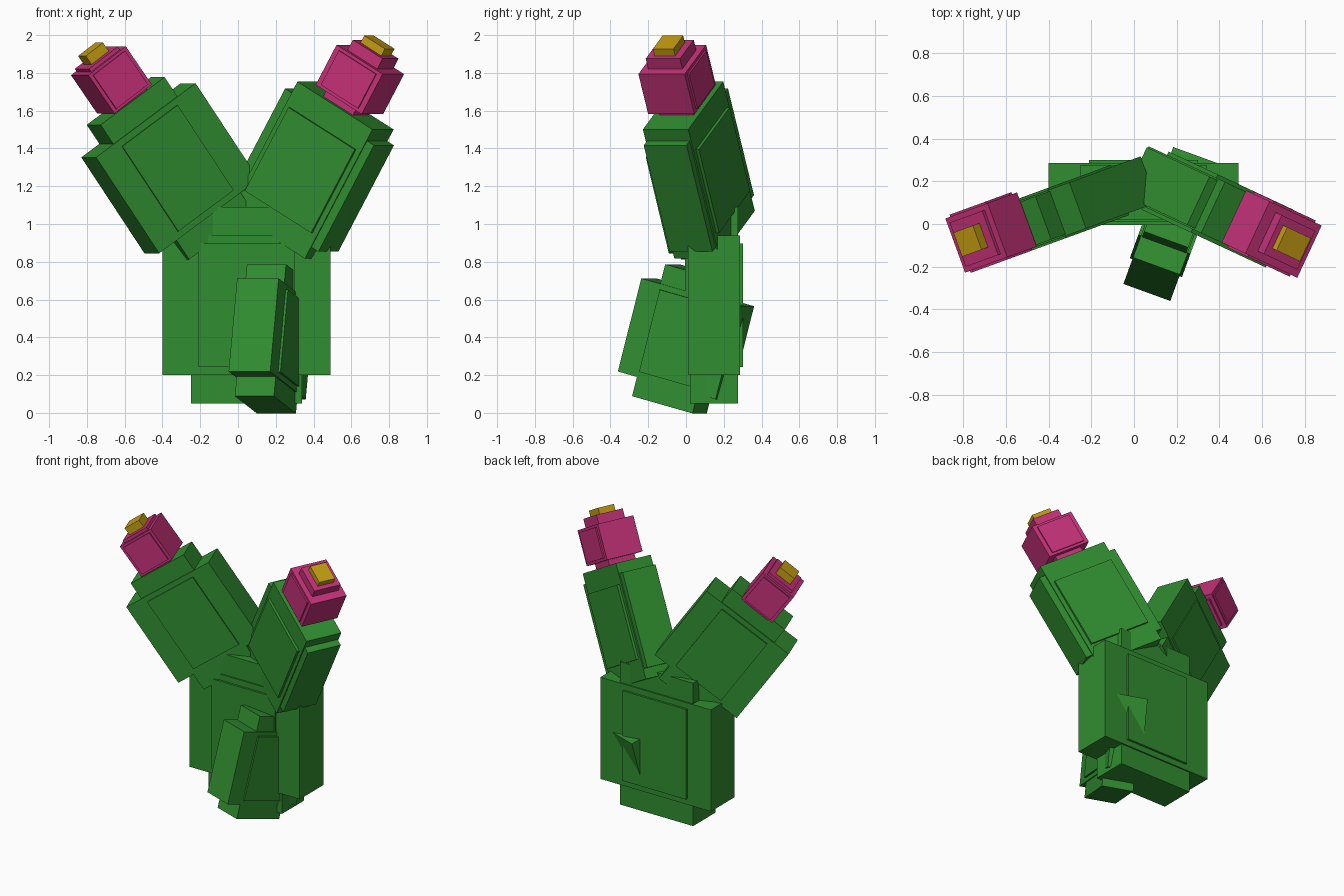
import bpy, bmesh, math
from mathutils import Matrix, Vector

if "Cube" in bpy.data.objects:
    bpy.data.objects.remove(bpy.data.objects["Cube"])


def material(name, rgb):
    m = bpy.data.materials.new(name)
    m.diffuse_color = (*rgb, 1)
    m.use_nodes = True
    m.node_tree.nodes["Principled BSDF"].inputs["Base Color"].default_value = m.diffuse_color
    return m


GREEN = material("cactus green", (0.030, 0.270, 0.030))
PINK = material("flower pink", (0.560, 0.032, 0.190))
YELLOW = material("flower yellow", (0.560, 0.340, 0.006))


def build(name, mat, centre, turn, tilt, boxes, lift=0.0):
    """Concentric boxes (width, depth, height), leaned by tilt in the vertical plane at angle turn."""
    rot = Matrix.Rotation(math.radians(turn), 4, 'Z') @ Matrix.Rotation(math.radians(tilt), 4, 'Y')
    bm = bmesh.new()
    for size in boxes:
        bmesh.ops.create_cube(bm, size=1, matrix=Matrix.Diagonal((*size, 1)))
    mesh = bpy.data.meshes.new(name)
    bm.to_mesh(mesh)
    bm.free()
    mesh.materials.append(mat)
    ob = bpy.data.objects.new(name, mesh)
    ob.matrix_world = Matrix.Translation(Vector(centre) + rot @ Vector((0, 0, lift))) @ rot
    bpy.context.collection.objects.link(ob)


# Green segments: each is a wide, a tall and a deep box
build("trunk", GREEN, (0.045, 0.148, 0.57), 0, 0,
      [(0.89, 0.275, 0.74), (0.59, 0.255, 1.04), (0.51, 0.305, 0.655)])
build("left_arm", GREEN, (-0.36, 0.052, 1.295), 200, 35,
      [(0.684, 0.23, 0.62), (0.44, 0.215, 0.87), (0.38, 0.25, 0.55)])
build("right_arm", GREEN, (0.39, 0.068, 1.285), -25, 30,
      [(0.60, 0.25, 0.65), (0.506, 0.265, 0.79), (0.447, 0.30, 0.51)])
build("front_arm", GREEN, (0.177, 0.0, 0.392), 250, -15,
      [(0.57, 0.234, 0.51), (0.353, 0.22, 0.723), (0.33, 0.26, 0.45)])

# Flowers on the two upper arms, each with a yellow tip
for side, centre, turn, tilt, boxes, tip, lift in (
    ("left", (-0.67, -0.04, 1.763), 200, 36,
     [(0.26, 0.27, 0.25), (0.20, 0.22, 0.29), (0.22, 0.29, 0.22)], (0.12, 0.12, 0.06), 0.17),
    ("right", (0.645, -0.047, 1.765), -25, 30,
     [(0.31, 0.27, 0.245), (0.20, 0.20, 0.37), (0.25, 0.29, 0.21)], (0.14, 0.12, 0.05), 0.203),
):
    build(side + "_flower", PINK, centre, turn, tilt, boxes)
    build(side + "_flower_tip", YELLOW, centre, turn, tilt, [tip], lift)
